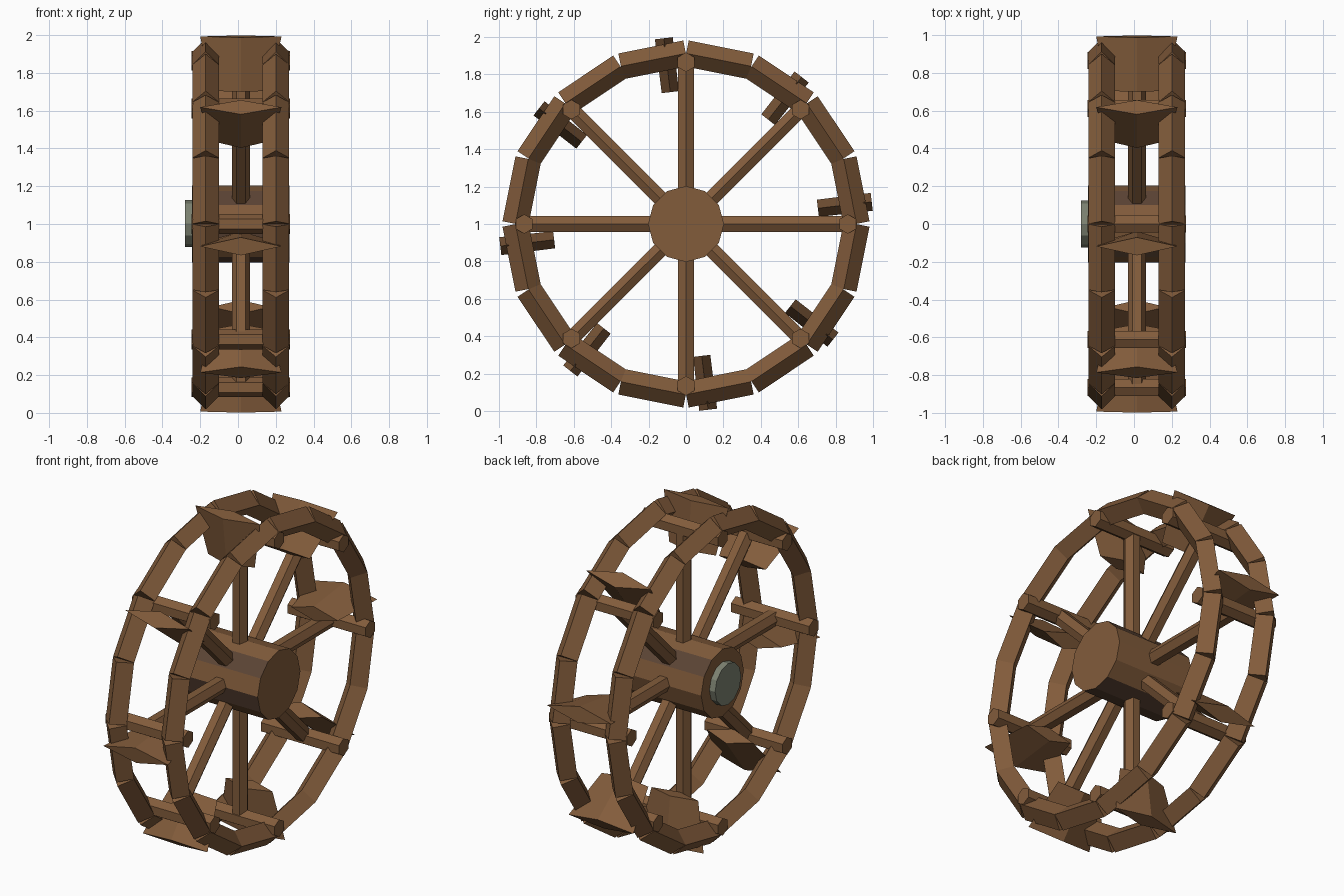
import bpy
import bmesh
from math import cos, sin, pi, radians
from mathutils import Matrix, Vector

cube = bpy.data.objects.get("Cube")
if cube:
    bpy.data.objects.remove(cube, do_unlink=True)

CENTRE = Matrix.Translation((0.015, 0, 1.0))
ALONG_X = Matrix.Rotation(pi / 2, 4, 'Y')
ALONG_Y = Matrix.Rotation(-pi / 2, 4, 'X')


def material(name, colour):
    mat = bpy.data.materials.new(name)
    mat.use_nodes = True
    mat.diffuse_color = (*colour, 1)
    mat.node_tree.nodes["Principled BSDF"].inputs["Base Color"].default_value = (*colour, 1)
    return mat


WOOD = material("brown wood", (0.225, 0.107, 0.044))
DARK_WOOD = material("dark brown wood", (0.105, 0.057, 0.034))
METAL = material("grey green metal", (0.205, 0.225, 0.168))


def prism(bm, matrix, sides, start, end, length, dark_sides=()):
    """Straight or tapered prism along local z; start and end are (x, y) radii."""
    rings = []
    for (rx, ry), z in ((start, -length / 2), (end, length / 2)):
        angles = [2 * pi * i / sides for i in range(sides)]
        rings.append([bm.verts.new(matrix @ Vector((rx * cos(a), ry * sin(a), z))) for a in angles])
    low, high = rings
    bm.faces.new(low[::-1])
    bm.faces.new(high)
    for i in range(sides):
        j = (i + 1) % sides
        face = bm.faces.new((low[i], low[j], high[j], high[i]))
        face.material_index = int(i in dark_sides)


def make(name, bm, *mats):
    bmesh.ops.recalc_face_normals(bm, faces=bm.faces)
    mesh = bpy.data.meshes.new(name)
    bm.to_mesh(mesh)
    bm.free()
    for mat in mats:
        mesh.materials.append(mat)
    obj = bpy.data.objects.new(name, mesh)
    bpy.context.collection.objects.link(obj)


def spin(angle):
    """Frame at a wheel angle: y points outward, z along the rim."""
    return CENTRE @ Matrix.Rotation(radians(angle), 4, 'X')


# Hub with some darker staves, counted from the back upward
bm = bmesh.new()
prism(bm, spin(-90) @ ALONG_X, 12, (0.203, 0.203), (0.203, 0.203), 0.515,
      dark_sides=(0, 2, 3, 7, 10))
make("hub", bm, WOOD, DARK_WOOD)

# Axle cap
bm = bmesh.new()
prism(bm, CENTRE @ Matrix.Translation((-0.27, 0, 0.002)) @ ALONG_X, 12,
      (0.124, 0.124), (0.124, 0.124), 0.05)
make("axle_cap", bm, METAL)

# Two rims of diamond-section beams
for name, x in (("left_rim", 0.186), ("right_rim", -0.186)):
    bm = bmesh.new()
    for i in range(16):
        place = spin(11.25 + 22.5 * i) @ Matrix.Translation((x, 0.895, 0))
        prism(bm, place, 4, (0.07, 0.07), (0.07, 0.07), 0.354)
    make(name, bm, WOOD)

# Spokes, crossbars and paddles
spokes, bars, paddles = bmesh.new(), bmesh.new(), bmesh.new()
for i in range(8):
    angle = 45 * i
    prism(spokes, spin(angle) @ Matrix.Translation((0, 0.5, 0)) @ ALONG_Y, 6,
          (0.048, 0.048), (0.048, 0.048), 0.72)
    a = radians(angle)
    prism(bars, CENTRE @ Matrix.Translation((0, 0.865 * cos(a), 0.865 * sin(a))) @ ALONG_X,
          6, (0.052, 0.052), (0.052, 0.052), 0.52)
    prism(paddles, spin(angle + 6.8) @ Matrix.Translation((0, 0.855, 0)) @ ALONG_Y, 4,
          (0.155, 0.046), (0.215, 0.048), 0.29)
make("spokes", spokes, WOOD)
make("crossbars", bars, WOOD)
make("paddles", paddles, WOOD)
